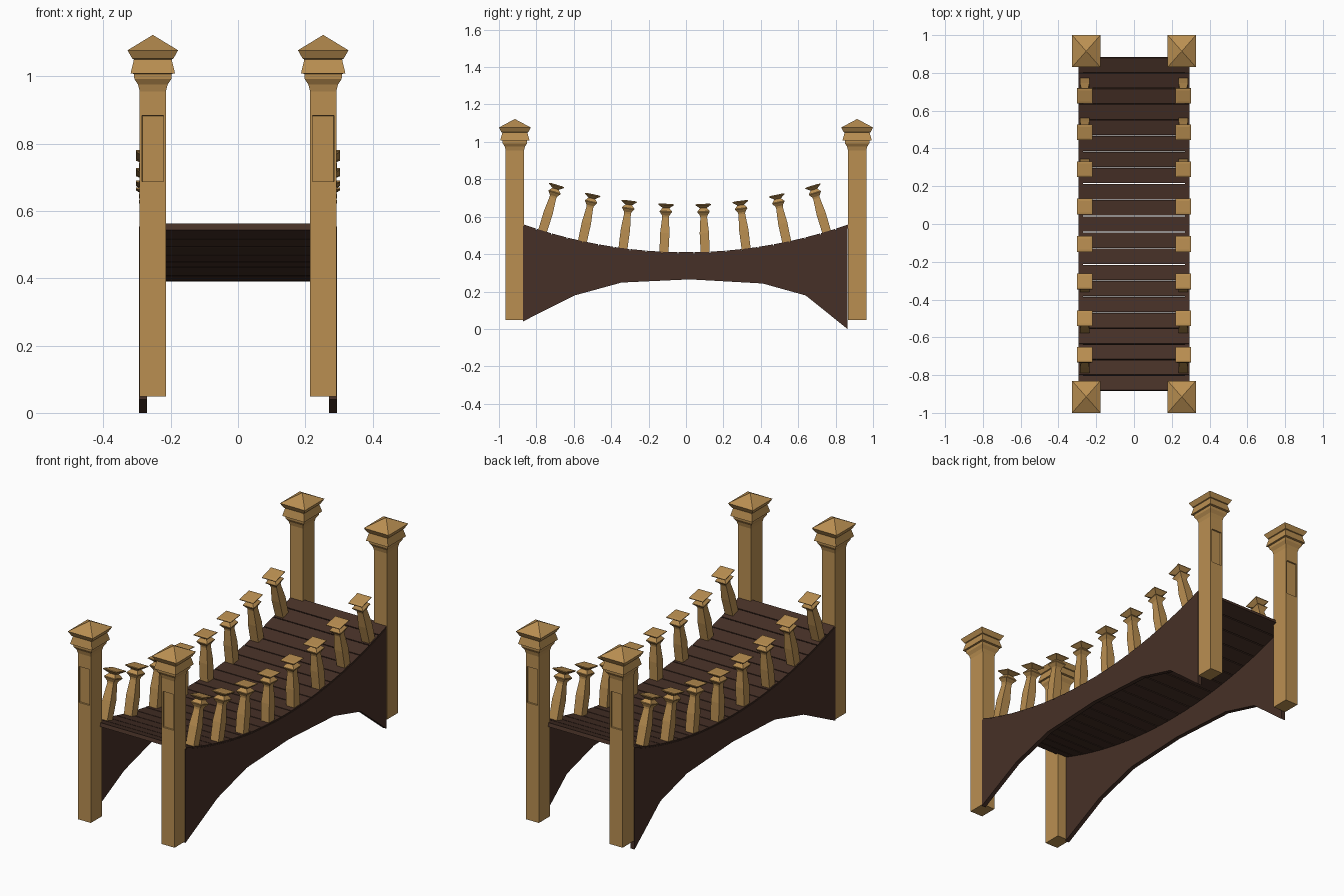
import bpy, bmesh, math
from mathutils import Matrix, Vector

if "Cube" in bpy.data.objects:
    bpy.data.objects.remove(bpy.data.objects["Cube"])


def material(name, col):
    m = bpy.data.materials.new(name)
    m.diffuse_color = (*col, 1)
    m.use_nodes = True
    m.node_tree.nodes["Principled BSDF"].inputs["Base Color"].default_value = m.diffuse_color
    return m


TAN = material("tan wood", (0.49, 0.275, 0.083))
BROWN = material("dark brown wood", (0.062, 0.030, 0.020))

R, CZ = 2.6, 3.01          # deck arc radius and height of its centre


def finish(bm, name, mat):
    bmesh.ops.recalc_face_normals(bm, faces=bm.faces)
    me = bpy.data.meshes.new(name)
    bm.to_mesh(me)
    bm.free()
    me.materials.append(mat)
    ob = bpy.data.objects.new(name, me)
    bpy.context.collection.objects.link(ob)
    return ob


def loft(bm, rows):
    """Stack rectangular rings given as (z, half x, half y)."""
    rings = [[bm.verts.new((sx * hx, sy * hy, z))
              for sx, sy in ((-1, -1), (1, -1), (1, 1), (-1, 1))]
             for z, hx, hy in rows]
    bm.faces.new(rings[0][::-1])
    bm.faces.new(rings[-1])
    for a, b in zip(rings, rings[1:]):
        for i in range(4):
            j = (i + 1) % 4
            bm.faces.new((a[i], a[j], b[j], b[i]))


def arc_matrix(t, x=0.0):
    """Frame on the deck arc at angle t, local z along the arc normal."""
    return (Matrix.Translation((x, R * math.sin(t), CZ - R * math.cos(t)))
            @ Matrix.Rotation(t, 4, 'X'))


# Corner posts with flared caps and a recessed panel on the outward face
POST = [(0.048, .039, .049), (0.68, .039, .049), (0.89, .039, .049),
        (0.955, .039, .049), (0.975, .044, .054), (0.992, .055, .065),
        (1.007, .056, .066), (1.008, .066, .078), (1.05, .056, .067),
        (1.052, .061, .072), (1.077, .075, .085), (1.122, .001, .001)]
for sx, xn in ((-1, "left"), (1, "right")):
    for sy, yn in ((-1, "front"), (1, "back")):
        bm = bmesh.new()
        loft(bm, POST)
        bmesh.ops.recalc_face_normals(bm, faces=bm.faces)
        panel = [f for f in bm.faces if f.normal.y * sy > 0.99
                 and 0.7 < f.calc_center_median().z < 0.85]
        bmesh.ops.inset_region(bm, faces=panel, thickness=0.01, depth=0)
        bmesh.ops.inset_region(bm, faces=panel, thickness=0.001, depth=-0.008)
        bm.transform(Matrix.Translation((sx * 0.253, sy * 0.915, 0)))
        finish(bm, f"{yn}_{xn}_post", TAN)

# Railing balusters standing square to the curved deck
BALUSTER = [(-0.01, .024), (0.10, .025), (0.185, .018), (0.195, .020),
            (0.213, .033), (0.217, .033), (0.234, .018), (0.251, .042),
            (0.255, .042), (0.257, .030)]
for sx, xn in ((-1, "left"), (1, "right")):
    for i in range(8):
        t = (i - 3.5) * 0.0846 - 0.003
        bm = bmesh.new()
        loft(bm, [(z, h, h) for z, h in BALUSTER])
        bm.transform(arc_matrix(t, sx * 0.261))
        finish(bm, f"{xn}_baluster_{i + 1}", TAN)

# Deck planks laid along the arc with narrow gaps
N, T_END = 21, 0.3454
step = 2 * T_END / N
for i in range(N):
    bm = bmesh.new()
    loft(bm, [(-0.02, .291, R * step / 2 - .0025),
              (0.0, .291, R * step / 2 - .0025)])
    bm.transform(arc_matrix((i - (N - 1) / 2) * step))
    finish(bm, f"deck_plank_{i + 1}", BROWN)

# Side beams: curved top edge, arched underside
UNDER = [(0.863, 0.0), (0.64, 0.179), (0.41, 0.243), (0.02, 0.265),
         (-0.345, 0.248), (-0.596, 0.179), (-0.872, 0.04)]
top = []
for i in range(25):
    y = -0.872 + 1.735 * i / 24
    top.append((y, CZ - math.sqrt((R + .007) ** 2 - y * y)))
for sx, xn in ((-1, "left"), (1, "right")):
    bm = bmesh.new()
    face = bm.faces.new([bm.verts.new((sx * 0.270, y, z))
                         for y, z in top + UNDER])
    ext = bmesh.ops.extrude_face_region(bm, geom=[face])
    bmesh.ops.translate(bm, vec=Vector((sx * 0.0235, 0, 0)),
                        verts=[v for v in ext["geom"]
                               if isinstance(v, bmesh.types.BMVert)])
    finish(bm, f"{xn}_side_beam", BROWN)
